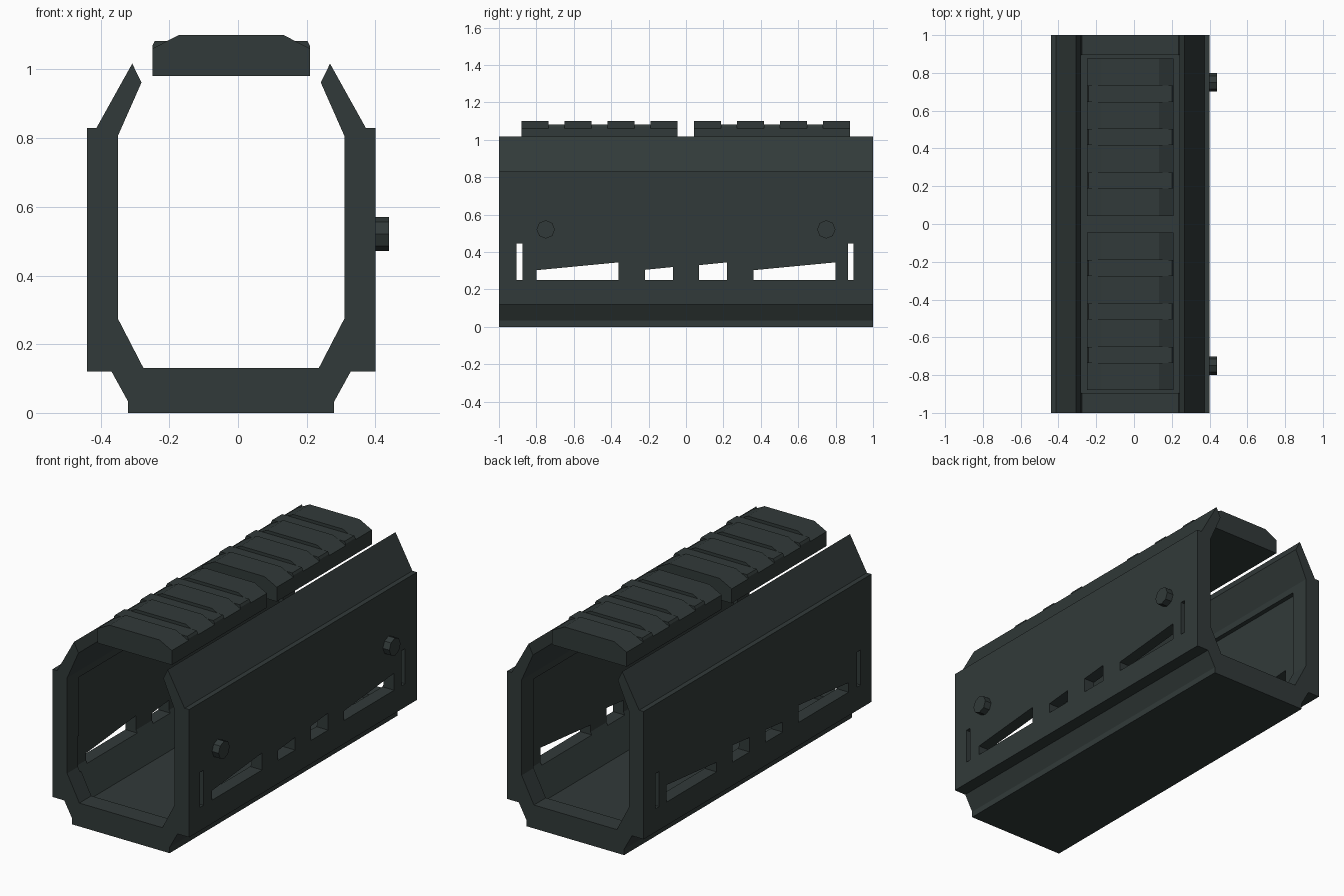
import bpy, bmesh, math

if "Cube" in bpy.data.objects:
    bpy.data.objects.remove(bpy.data.objects["Cube"])

CX = -0.02  # centre line of the body

mat = bpy.data.materials.new("dark green grey")
mat.diffuse_color = (0.031, 0.042, 0.041, 1)
mat.use_nodes = True
mat.node_tree.nodes["Principled BSDF"].inputs["Base Color"].default_value = mat.diffuse_color


def prism(name, pts, lo, hi, axis="y"):
    """Extrude a 2D outline: (x, z) along y, or (y, z) along x."""
    bm = bmesh.new()
    def place(p, d):
        return (p[0], d, p[1]) if axis == "y" else (d, p[0], p[1])
    a = [bm.verts.new(place(p, lo)) for p in pts]
    b = [bm.verts.new(place(p, hi)) for p in pts]
    bm.faces.new(a)
    bm.faces.new(b[::-1])
    n = len(pts)
    for i in range(n):
        bm.faces.new((a[i], b[i], b[(i + 1) % n], a[(i + 1) % n]))
    bmesh.ops.recalc_face_normals(bm, faces=bm.faces)
    me = bpy.data.meshes.new(name)
    bm.to_mesh(me)
    bm.free()
    me.materials.append(mat)
    ob = bpy.data.objects.new(name, me)
    bpy.context.collection.objects.link(ob)
    return ob


def mirrored(half):
    """Full outline from its right half, given as offsets from the centre line."""
    return [(CX + x, z) for x, z in half] + [(CX - x, z) for x, z in half[::-1]]


def cut(target, cutter):
    cutter.hide_render = True
    cutter.hide_set(True)
    m = target.modifiers.new(cutter.name, "BOOLEAN")
    m.operation = "DIFFERENCE"
    m.solver = "EXACT"
    m.object = cutter


# Open-topped shell
half = [(0.30, 0), (0.30, 0.033), (0.348, 0.12), (0.42, 0.12), (0.42, 0.83),
        (0.392, 0.83), (0.288, 1.017), (0.261, 0.962), (0.33, 0.806),
        (0.33, 0.275), (0.255, 0.13)]
shell = prism("handguard_shell", mirrored(half), -1, 1)

# Shallow recess inside, leaving a rim at both ends
recess = mirrored([(0.27, 0.105), (0.355, 0.265), (0.355, 0.77)])
cut(shell, prism("recess_cutter", recess, -0.895, 0.895))

# Vent slots through both walls: y start, y end, top at start, top at end
slots = [(-0.905, -0.875, 0.445, 0.445), (-0.80, -0.36, 0.303, 0.345),
         (-0.22, -0.07, 0.305, 0.32), (0.07, 0.22, 0.33, 0.345),
         (0.36, 0.80, 0.303, 0.345), (0.865, 0.895, 0.445, 0.445)]
for i, (y0, y1, t0, t1) in enumerate(slots):
    pts = [(y0, 0.25), (y1, 0.25), (y1, t1), (y0, t0)]
    cut(shell, prism(f"slot_cutter_{i + 1}", pts, -0.6, 0.6, "x"))

# Top rail: two blocks, each with four raised teeth and lower gaps
tooth = mirrored([(0.229, 0.981), (0.229, 1.061), (0.153, 1.10)])
gap = mirrored([(0.229, 0.981), (0.229, 1.07), (0.222, 1.083)])
for label, start in (("front", -0.88), ("rear", 0.042)):
    for i in range(4):
        y = start + i * 0.23
        prism(f"{label}_rail_tooth_{i + 1}", tooth, y, y + 0.145)
        if i < 3:
            prism(f"{label}_rail_gap_{i + 1}", gap, y + 0.145, y + 0.23)

# Bolt heads on the right wall
for label, y in (("front", -0.75), ("rear", 0.75)):
    ring = [(y + 0.049 * math.sin(k * math.pi / 4),
             0.521 + 0.049 * math.cos(k * math.pi / 4)) for k in range(8)]
    prism(f"{label}_bolt", ring, 0.39, 0.44, "x")
